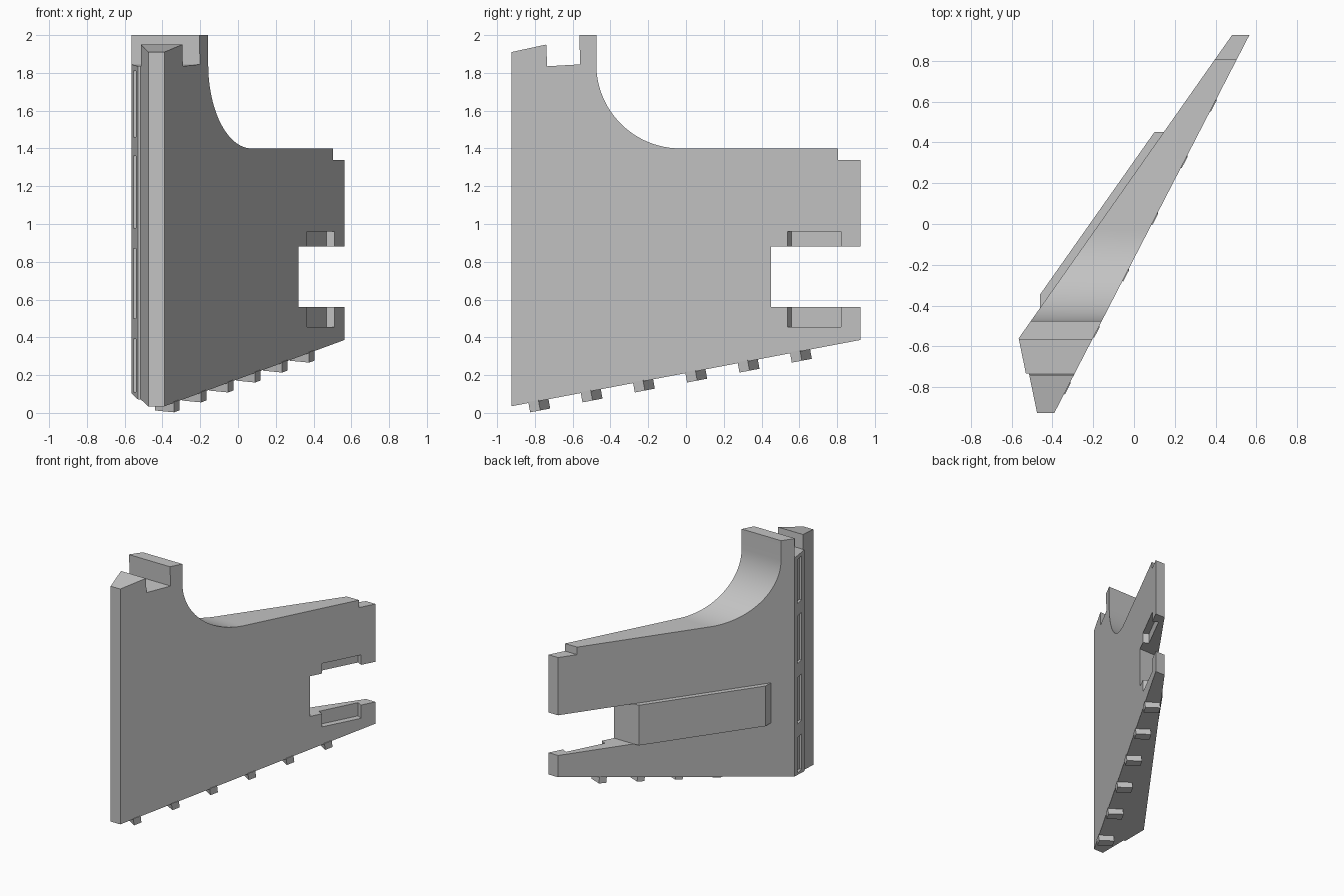
import bpy, bmesh, math
from mathutils import Vector

cube = bpy.data.objects.get("Cube")
if cube:
    bpy.data.objects.remove(cube, do_unlink=True)

grey = bpy.data.materials.new("plain grey")
grey.use_nodes = True
COLOUR = (0.55, 0.55, 0.55, 1)
grey.diffuse_color = COLOUR
grey.node_tree.nodes["Principled BSDF"].inputs["Base Color"].default_value = COLOUR


def loft(name, low, high):
    """Solid between two matching outlines of 3D points."""
    bm = bmesh.new()
    a = [bm.verts.new(p) for p in low]
    b = [bm.verts.new(p) for p in high]
    bm.faces.new(a[::-1])
    bm.faces.new(b)
    n = len(a)
    for i in range(n):
        j = (i + 1) % n
        bm.faces.new((a[i], a[j], b[j], b[i]))
    bmesh.ops.recalc_face_normals(bm, faces=bm.faces)
    mesh = bpy.data.meshes.new(name)
    bm.to_mesh(mesh)
    bm.free()
    mesh.materials.append(grey)
    obj = bpy.data.objects.new(name, mesh)
    bpy.context.collection.objects.link(obj)
    return obj


def column(name, plan, z0, z1):
    return loft(name, [(x, y, z0) for x, y in plan], [(x, y, z1) for x, y in plan])


def boolean(target, cutter, operation):
    mod = target.modifiers.new(cutter.name, "BOOLEAN")
    mod.operation, mod.solver, mod.object = operation, "EXACT", cutter
    bpy.context.view_layer.objects.active = target
    bpy.ops.object.modifier_apply(modifier=mod.name)
    bpy.data.objects.remove(cutter, do_unlink=True)


def bottom(y):
    return 0.035 + (y + 0.925) * 0.19


# Plate: side outline cut to the tapered plan
arc = [(-0.03 - 0.445 * math.sin(t), 1.845 - 0.445 * math.cos(t))
       for t in (math.pi / 2 * i / 24 for i in range(25))]
side = [(-0.925, bottom(-0.925)), (0.925, bottom(0.925)),
        (0.925, 0.56), (0.45, 0.56), (0.45, 0.88), (0.925, 0.88),
        (0.925, 1.34), (0.805, 1.34), (0.805, 1.4)] + arc + [
        (-0.475, 2), (-0.565, 2), (-0.56, 1.845), (-0.735, 1.835),
        (-0.74, 1.95), (-0.925, 1.91)]
plate = loft("plate", [(-1, y, z) for y, z in side], [(1, y, z) for y, z in side])
plan = [(-0.39, -0.925), (0.565, 0.925), (0.48, 0.925), (-0.565, -0.56),
        (-0.53, -0.732), (-0.515, -0.732), (-0.475, -0.925)]
boolean(plate, column("plan_cutter", plan, -0.5, 2.5), "INTERSECT")

# Directions along and into the wide flat face
corner = Vector((-0.39, -0.925))
along = (Vector((0.565, 0.925)) - corner).normalized()
inward = Vector((-along.y, along.x))


def on_face(y):
    return corner + along * ((y - corner.y) / along.y)


# Recess on both sides of the end notch
p, q = on_face(0.537), on_face(0.82)
recess = [p - inward * 0.1, q - inward * 0.1, q + inward * 0.047, p + inward * 0.047]
for z0, z1 in ((0.455, 0.6), (0.8, 0.96)):
    boolean(plate, column("recess_cutter", recess, z0, z1), "DIFFERENCE")

# Narrow slots down the rear edge
slot = [(-0.65, -0.68), (-0.525, -0.68), (-0.525, -0.615), (-0.65, -0.615)]
for z0, z1 in ((0.11, 0.39), (0.5, 0.87), (0.98, 1.36), (1.46, 1.81)):
    boolean(plate, column("slot_cutter", slot, z0, z1), "DIFFERENCE")

plate.select_set(True)
bpy.context.view_layer.objects.active = plate
bpy.ops.object.shade_smooth_by_angle(angle=math.radians(20))

# Raised pad on the back
column("back_pad", [(0.17, 0.45), (0.1, 0.45), (-0.46, -0.345),
                    (-0.46, -0.41), (-0.44, -0.41)], 0.56, 0.88)

# Teeth under the sloping bottom edge
for i in range(6):
    start = on_face(-0.825 + 0.277 * i)
    end = start + along * 0.06
    foot = [start, end, end + inward * 0.115, start + inward * 0.115]
    low = [(v.x, v.y, bottom(v.y) - 0.051) for v in foot]
    high = [(v.x, v.y - 0.01, bottom(v.y) + 0.004) for v in foot]
    loft(f"bottom_tooth_{i + 1}", low, high)
